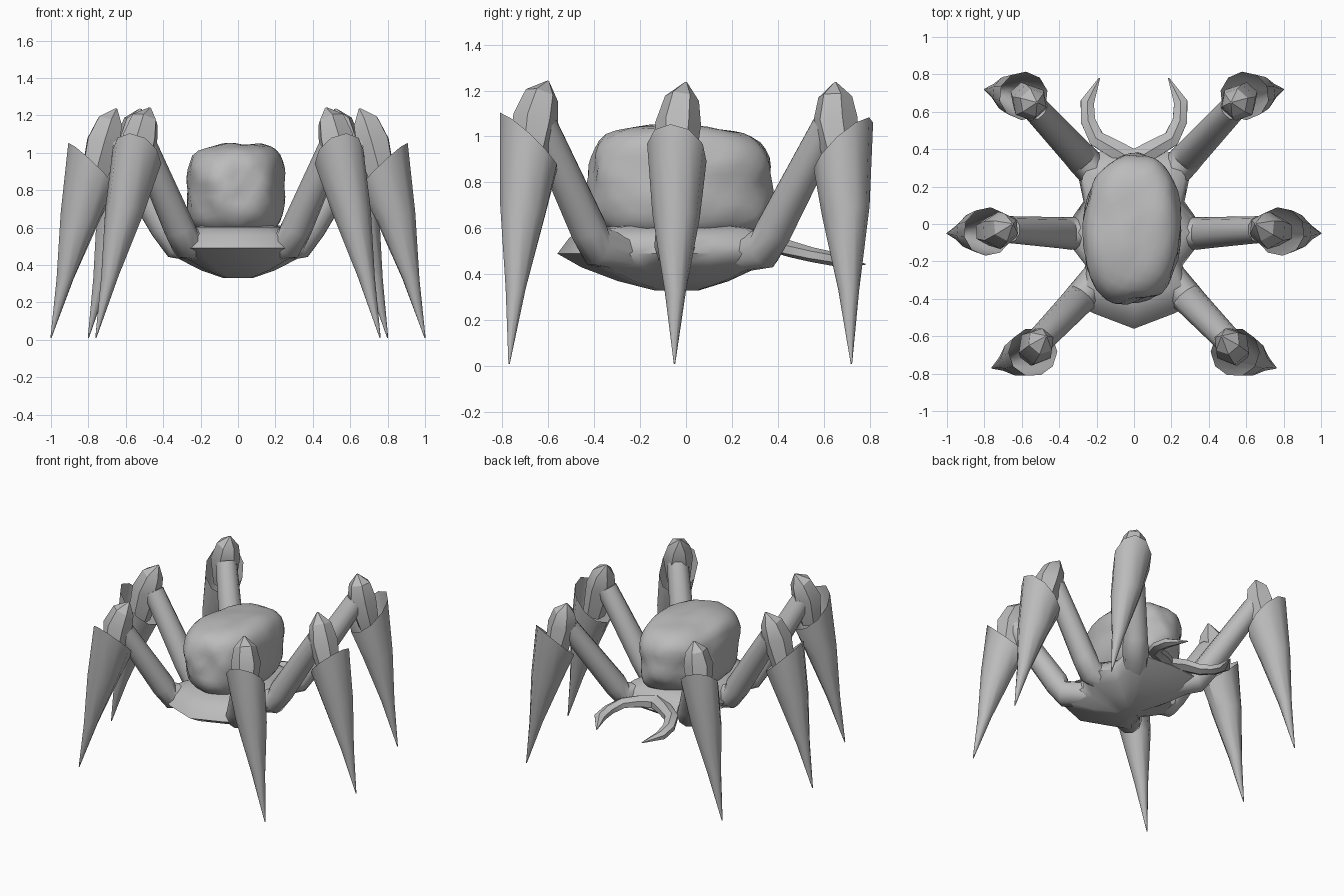
import bpy, bmesh, math
from mathutils import Vector, noise

if "Cube" in bpy.data.objects:
    bpy.data.objects.remove(bpy.data.objects["Cube"])

grey = bpy.data.materials.new("stone grey")
grey.use_nodes = True
grey.diffuse_color = (0.5, 0.5, 0.5, 1)
grey.node_tree.nodes["Principled BSDF"].inputs["Base Color"].default_value = (0.5, 0.5, 0.5, 1)


def finish(bm, name, angle=40):
    bmesh.ops.recalc_face_normals(bm, faces=bm.faces)
    mesh = bpy.data.meshes.new(name)
    bm.to_mesh(mesh)
    bm.free()
    mesh.materials.append(grey)
    ob = bpy.data.objects.new(name, mesh)
    bpy.context.collection.objects.link(ob)
    bpy.ops.object.select_all(action='DESELECT')
    ob.select_set(True)
    bpy.context.view_layer.objects.active = ob
    bpy.ops.object.shade_smooth_by_angle(angle=math.radians(angle))


def loft(name, rings, cap_start=True, angle=40):
    """Skin a list of point rings."""
    bm = bmesh.new()
    loops = [[bm.verts.new(p) for p in ring] for ring in rings]
    n = len(loops[0])
    for a, b in zip(loops, loops[1:]):
        for i in range(n):
            j = (i + 1) % n
            bm.faces.new((a[i], a[j], b[j], b[i]))
    if cap_start:
        bm.faces.new(loops[0])
    bm.faces.new(loops[-1])
    finish(bm, name, angle)


def tube(name, path, radii, side, sides=10, flat=1.0, angle=40):
    """Tapered tube along a path; side fixes the ring orientation."""
    pts = [Vector(p) for p in path]
    rings = []
    for k, p in enumerate(pts):
        t = (pts[min(k + 1, len(pts) - 1)] - pts[max(k - 1, 0)]).normalized()
        s = (side - t * side.dot(t)).normalized()
        n = t.cross(s)
        turns = [math.tau * i / sides for i in range(sides)]
        rings.append([p + radii[k] * (s * math.cos(a) + n * flat * math.sin(a)) for a in turns])
    loft(name, rings, angle=angle)


def shin(name, centre, tilt, foot, sides=10):
    """Hollow spike with a slanted open rim, high on the outer side."""
    c, f = Vector(centre), Vector(foot)
    t = Vector(tilt).normalized()
    u = Vector((-t.y, t.x, 0))
    rings = []
    for k, r, slope in ((0, 0.13, 0.95), (0.3, 0.104, 0.25), (0.66, 0.046, 0), (1, 0.003, 0)):
        mid = c.lerp(f, k)
        ring = []
        for i in range(sides):
            a = math.tau * i / sides
            ring.append(mid + r * (t * math.cos(a) + u * math.sin(a))
                        + Vector((0, 0, r * slope * math.cos(a))))
        rings.append(ring)
    loft(name, rings, cap_start=False)


# Legs: hip, elbow, knee, knee peak, rim centre, rim tilt, foot
legs = {
    "front": ((.08, -.14, .47), (.28, -.39, .52), (.51, -.63, 1.05), (.47, -.60, 1.24),
              (.54, -.685, .98), (.3, -.95, 0), (.76, -.77, .01)),
    "middle": ((.08, -.04, .47), (.34, -.05, .52), (.67, -.03, 1.05), (.65, 0, 1.235),
               (.78, -.04, .93), (.96, -.2, 0), (1, -.05, .01)),
    "back": ((.08, .12, .47), (.27, .34, .51), (.53, .62, 1.05), (.52, .65, 1.235),
             (.59, .685, .96), (.5, .85, 0), (.80, .72, .01)),
}
for label, data in legs.items():
    for sx, where in ((1, "left"), (-1, "right")):
        hip, elbow, knee, peak, rim, tilt, foot = [Vector((v[0] * sx, v[1], v[2])) for v in data]
        out = Vector((elbow.x - hip.x, elbow.y - hip.y, 0)).normalized()
        side = Vector((-out.y, out.x, 0))
        tube(f"{label}_{where}_upper_leg", [hip, elbow, elbow.lerp(knee, .15), knee],
             [.08, .088, .084, .072], side)
        # pointed knee cap seated in the shin
        low = rim + Vector((0, 0, -.1))
        mid = rim.lerp(knee, .55) + Vector((0, 0, .06))
        high = mid.lerp(peak, .5) + Vector((0, 0, .02))
        tube(f"{label}_{where}_knee_cap", [low, mid, high, peak], [.075, .1, .075, .006],
             side, sides=6, angle=30)
        shin(f"{label}_{where}_shin", rim, tilt, foot)

# Bowl-shaped body, with webs swelling out under each leg
half = [(0, -.56), (.21, -.48), (.33, -.42), (.26, -.22), (.39, -.05), (.27, .12),
        (.32, .36), (.2, .385), (0, .4)]
outline = half + [(-x, y) for x, y in half[-2:0:-1]]
rings = []
for k, z in ((.2, .33), (.5, .37), (.8, .43), (1, .49), (.9, .56), (.74, .6), (.4, .62)):
    rings.append([(x * k, y * k - .03 * (1 - k), z) for x, y in outline])
loft("body", rings, angle=60)

# Lumpy boulder: oval from above, boxy from the sides
bm = bmesh.new()
bmesh.ops.create_icosphere(bm, subdivisions=4, radius=1)
for v in bm.verts:
    p = v.co.copy()
    across = (abs(p.x) ** 2.3 + abs(p.y) ** 2.3) ** (1 / 2.3)
    box = (across ** 3.6 + abs(p.z) ** 3.6) ** (-1 / 3.6)
    q = p * box * (1 + .07 * noise.noise(p * 1.7) + .03 * noise.noise(p * 4))
    v.co = (q.x * .262 - .008 * q.y - .005, q.y * .39 + .03 * q.x - .03, q.z * .245 + .8)
finish(bm, "boulder")

# Curved mandibles at the rear
for sx, where in ((1, "left"), (-1, "right")):
    path = [(.0, .34, .53), (.1, .40, .53), (.2, .455, .51), (.245, .55, .485),
            (.25, .65, .465), (.185, .78, .443)]
    tube(f"{where}_mandible", [(x * sx, y, z) for x, y, z in path],
         [.045, .04, .036, .032, .03, .003], Vector((0, 0, 1)), sides=6, flat=1.4)
